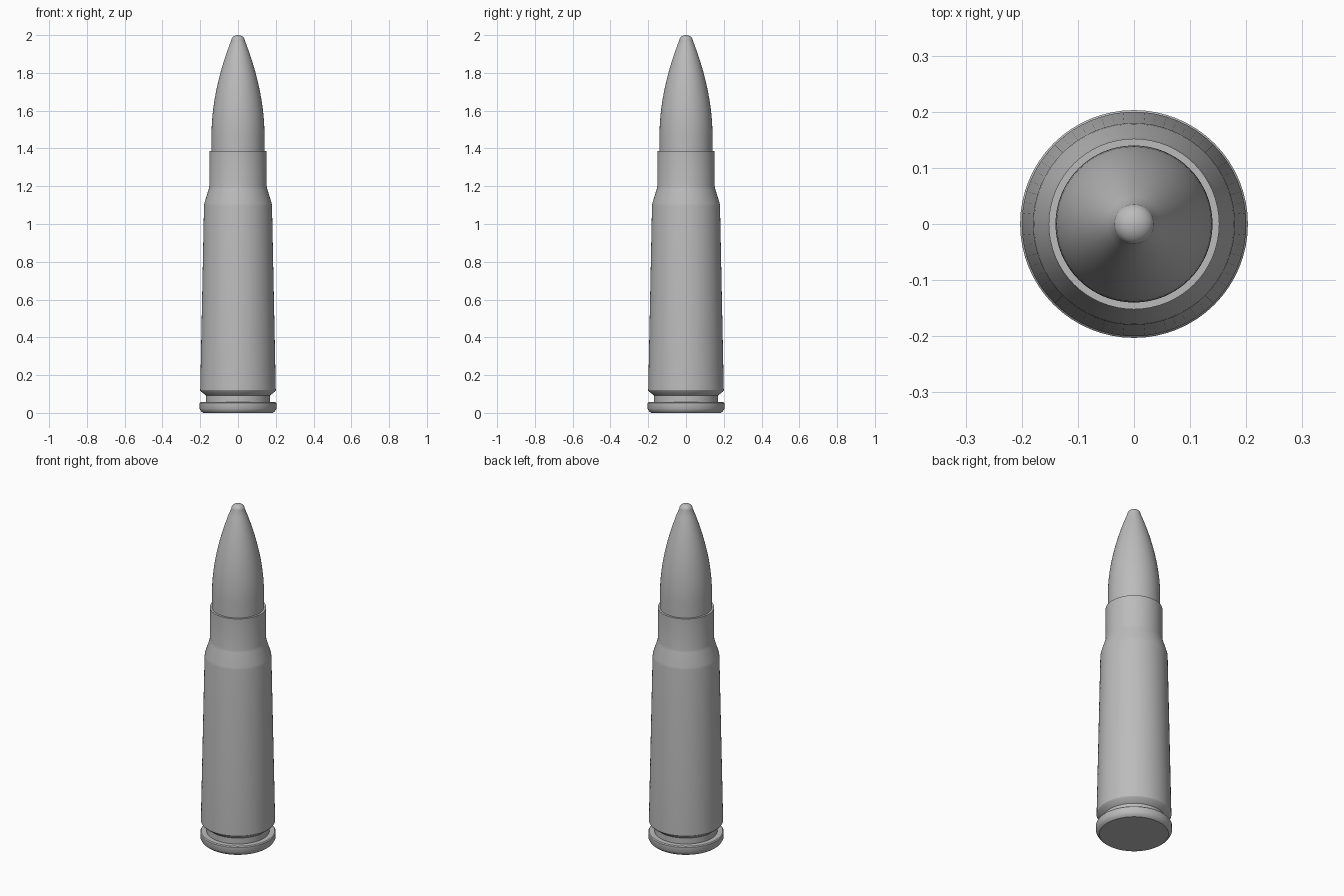
import bpy, bmesh, math

if "Cube" in bpy.data.objects:
    bpy.data.objects.remove(bpy.data.objects["Cube"], do_unlink=True)

SIDES = 64
grey = bpy.data.materials.new("plain_grey")
grey.use_nodes = True
colour = (0.5, 0.5, 0.5, 1)
grey.diffuse_color = colour
grey.node_tree.nodes["Principled BSDF"].inputs["Base Color"].default_value = colour


def lathe(name, profile):
    """Spin (radius, height) points around z; zero radius ends close the shape."""
    bm = bmesh.new()
    verts = [bm.verts.new((r, 0, z)) for r, z in profile]
    edges = [bm.edges.new(pair) for pair in zip(verts, verts[1:])]
    bmesh.ops.spin(bm, geom=verts + edges, cent=(0, 0, 0), axis=(0, 0, 1),
                   angle=math.tau, steps=SIDES, use_merge=True)
    bmesh.ops.remove_doubles(bm, verts=bm.verts, dist=0.0001)
    bmesh.ops.recalc_face_normals(bm, faces=bm.faces)
    mesh = bpy.data.meshes.new(name)
    bm.to_mesh(mesh)
    bm.free()
    mesh.materials.append(grey)
    obj = bpy.data.objects.new(name, mesh)
    bpy.context.collection.objects.link(obj)
    bpy.ops.object.select_all(action="DESELECT")
    obj.select_set(True)
    bpy.context.view_layer.objects.active = obj
    bpy.ops.object.shade_smooth_by_angle(angle=math.radians(30))
    return obj


# Casing: rim, extractor groove, tapered body, shoulder and neck
lathe("casing", [
    (0, 0), (0.185, 0), (0.195, 0.008), (0.203, 0.022), (0.203, 0.052),
    (0.198, 0.057), (0.169, 0.057), (0.169, 0.092), (0.196, 0.113),
    (0.2, 0.12), (0.18, 1.095), (0.178, 1.11), (0.155, 1.185),
    (0.152, 1.2), (0.152, 1.386), (0.14, 1.386), (0.14, 1.36), (0, 1.36)])

# Projectile: straight shank, curved ogive and rounded tip
SHANK_TOP, TIP_BASE, TIP_R = 1.48, 1.972, 0.036
ogive = []
for i in range(17):
    t = i / 16
    ogive.append((0.14 - (0.14 - TIP_R) * t ** 1.85,
                  SHANK_TOP + (TIP_BASE - SHANK_TOP) * t))
tip = [(TIP_R * math.cos(a), TIP_BASE + (2 - TIP_BASE) * math.sin(a))
       for a in (math.pi / 2 * i / 8 for i in range(1, 8))]
lathe("projectile", [(0, 1.37), (0.14, 1.37)] + ogive + tip + [(0, 2)])
